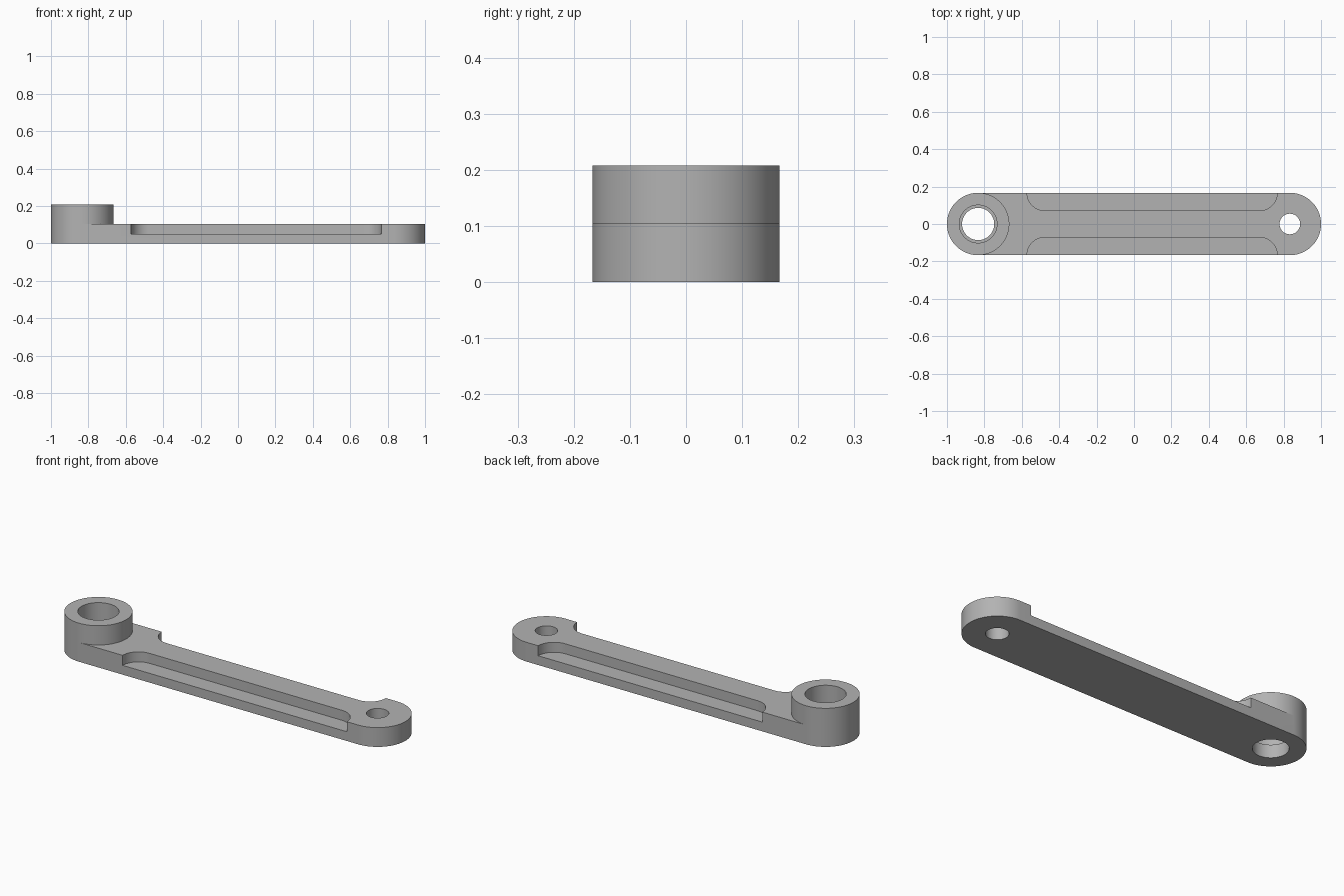
import bpy, bmesh, math

if "Cube" in bpy.data.objects:
    bpy.data.objects.remove(bpy.data.objects["Cube"])

R = 0.1667          # end radius / half width
CX = 1 - R          # hole centres at +-CX
TOP, BOSS = 0.104, 0.208
SEG = 96

grey = bpy.data.materials.new("plain grey")
grey.diffuse_color = (0.45, 0.45, 0.45, 1)
grey.use_nodes = True
grey.node_tree.nodes["Principled BSDF"].inputs["Base Color"].default_value = grey.diffuse_color


def arc(cx, cy, r, a0, a1, n):
    return [(cx + r * math.cos(math.radians(a0 + (a1 - a0) * i / n)),
             cy + r * math.sin(math.radians(a0 + (a1 - a0) * i / n))) for i in range(n + 1)]


def prism(name, pts, z0, z1):
    """Extrude a closed outline from z0 to z1."""
    bm = bmesh.new()
    face = bm.faces.new([bm.verts.new((x, y, z0)) for x, y in pts])
    top = bmesh.ops.extrude_face_region(bm, geom=[face])["geom"]
    bmesh.ops.translate(bm, vec=(0, 0, z1 - z0),
                        verts=[v for v in top if isinstance(v, bmesh.types.BMVert)])
    bmesh.ops.recalc_face_normals(bm, faces=bm.faces)
    me = bpy.data.meshes.new(name)
    bm.to_mesh(me)
    bm.free()
    me.materials.append(grey)
    ob = bpy.data.objects.new(name, me)
    bpy.context.collection.objects.link(ob)
    return ob


def pocket_outline(s):
    """Side pocket with two rounded inner corners, s = side of the arm."""
    x0, x1, yi, r = -0.572, 0.766, 0.072, R - 0.072
    pts = [(x0, 0.3)] + arc(x0 + r, yi + r, r, 180, 270, 16)
    pts += arc(x1 - r, yi + r, r, 270, 360, 16) + [(x1, 0.3)]
    return [(x, s * y) for x, y in pts]


# lever arm at full boss height, rounded at both ends
arm = prism("lever_arm", arc(CX, 0, R, -90, 90, SEG // 2) + arc(-CX, 0, R, 90, 270, SEG // 2), 0, BOSS)

# cutters: lower arm top beside the boss, side pockets, pivot holes
cutters = [
    prism("arm_top_cutter", [(-CX, -0.3), (1.2, -0.3), (1.2, 0.3), (-CX, 0.3)]
          + arc(-CX, 0, R, 90, -90, SEG // 2), TOP, 0.4),
    prism("pocket_cutter_back", pocket_outline(1), 0.05, 0.4),
    prism("pocket_cutter_front", pocket_outline(-1), 0.05, 0.4),
    prism("small_hole_cutter", arc(CX, 0, 0.055, 0, 360, SEG)[:-1], -0.1, 0.4),
    prism("large_hole_cutter", arc(-CX, 0, 0.086, 0, 360, SEG)[:-1], -0.1, 0.4),
    prism("counterbore_cutter", arc(-CX, 0, 0.101, 0, 360, SEG)[:-1], 0.07, 0.4),
]
bpy.context.view_layer.objects.active = arm
arm.select_set(True)
for c in cutters:
    mod = arm.modifiers.new(c.name, "BOOLEAN")
    mod.operation, mod.solver, mod.object = "DIFFERENCE", "EXACT", c
    bpy.ops.object.modifier_apply(modifier=mod.name)
    bpy.data.objects.remove(c)

bpy.ops.object.shade_smooth_by_angle(angle=math.radians(30))
